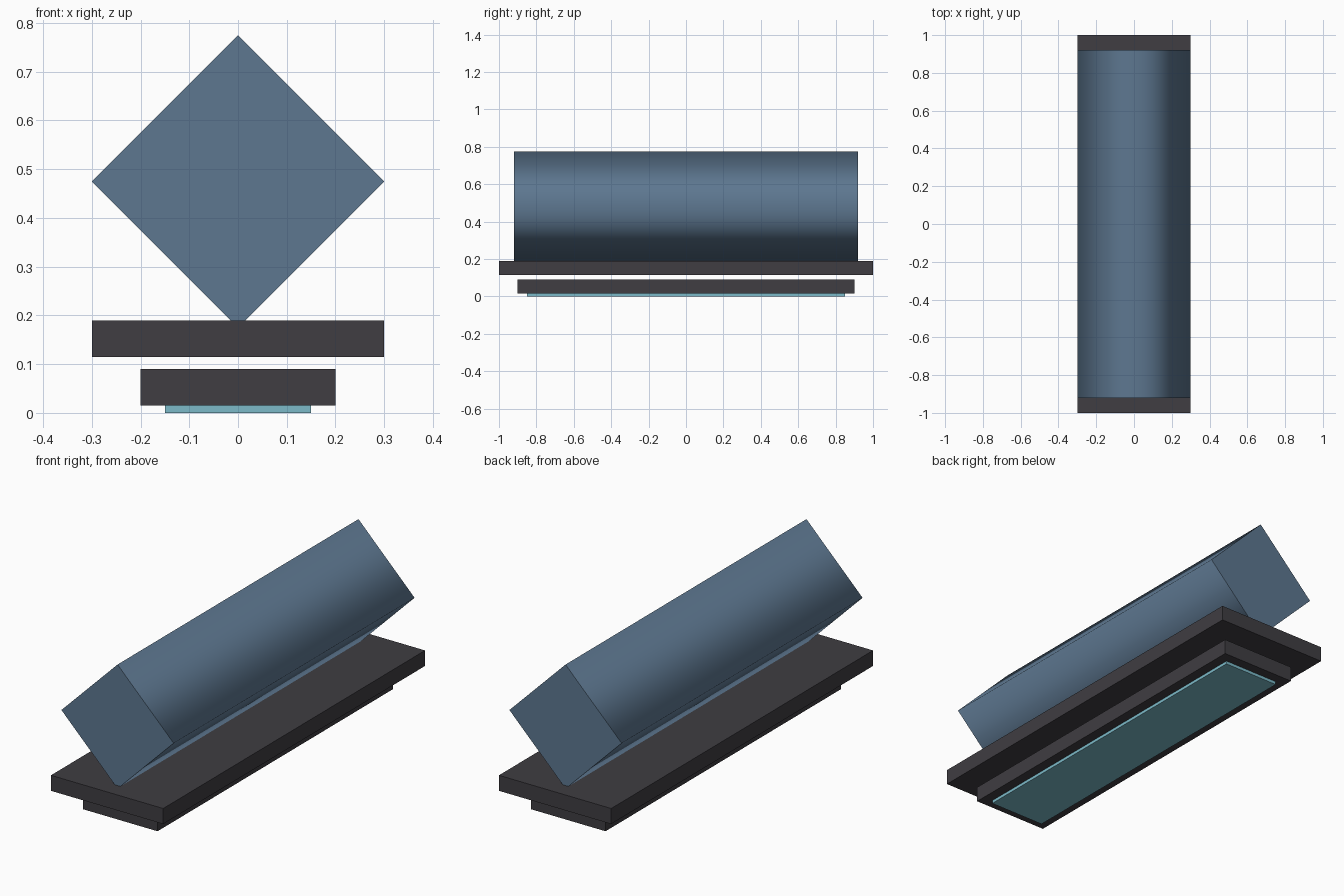
import bpy
import math

cube = bpy.data.objects.get("Cube")
if cube:
    bpy.data.objects.remove(cube, do_unlink=True)


def make_material(name, rgb):
    mat = bpy.data.materials.new(name)
    mat.use_nodes = True
    mat.diffuse_color = (*rgb, 1)
    mat.node_tree.nodes["Principled BSDF"].inputs["Base Color"].default_value = (*rgb, 1)
    return mat


charcoal = make_material("charcoal", (0.05, 0.047, 0.054))
steel_blue = make_material("steel blue", (0.11, 0.185, 0.28))
pale_cyan = make_material("pale cyan", (0.2, 0.49, 0.58))


def add_slab(name, width, length, bottom, top, mat):
    bpy.ops.mesh.primitive_cube_add(size=1, location=(0, 0, (bottom + top) / 2))
    slab = bpy.context.object
    slab.name = name
    slab.scale = (width, length, top - bottom)
    bpy.ops.object.transform_apply(location=False, rotation=False, scale=True)
    slab.data.materials.append(mat)


# Stacked plates, with the light panel underneath
add_slab("mounting_plate", 0.6, 2.0, 0.115, 0.19, charcoal)
add_slab("lower_plate", 0.4, 1.8, 0.015, 0.09, charcoal)
add_slab("light_panel", 0.3, 1.7, 0, 0.015, pale_cyan)

# Four-sided tube lying along y on one corner
bpy.ops.mesh.primitive_cylinder_add(
    vertices=4, radius=0.3, depth=1.84,
    location=(0, 0, 0.475), rotation=(math.pi / 2, 0, 0))
tube = bpy.context.object
tube.name = "tube_body"
tube.data.materials.append(steel_blue)

# Smooth round the sides, with flat ends and sharp rims
for face in tube.data.polygons:
    face.use_smooth = abs(face.normal.z) < 0.5
for edge in tube.data.edges:
    a, b = (tube.data.vertices[i].co for i in edge.vertices)
    edge.use_edge_sharp = abs(a.z - b.z) < 0.01
